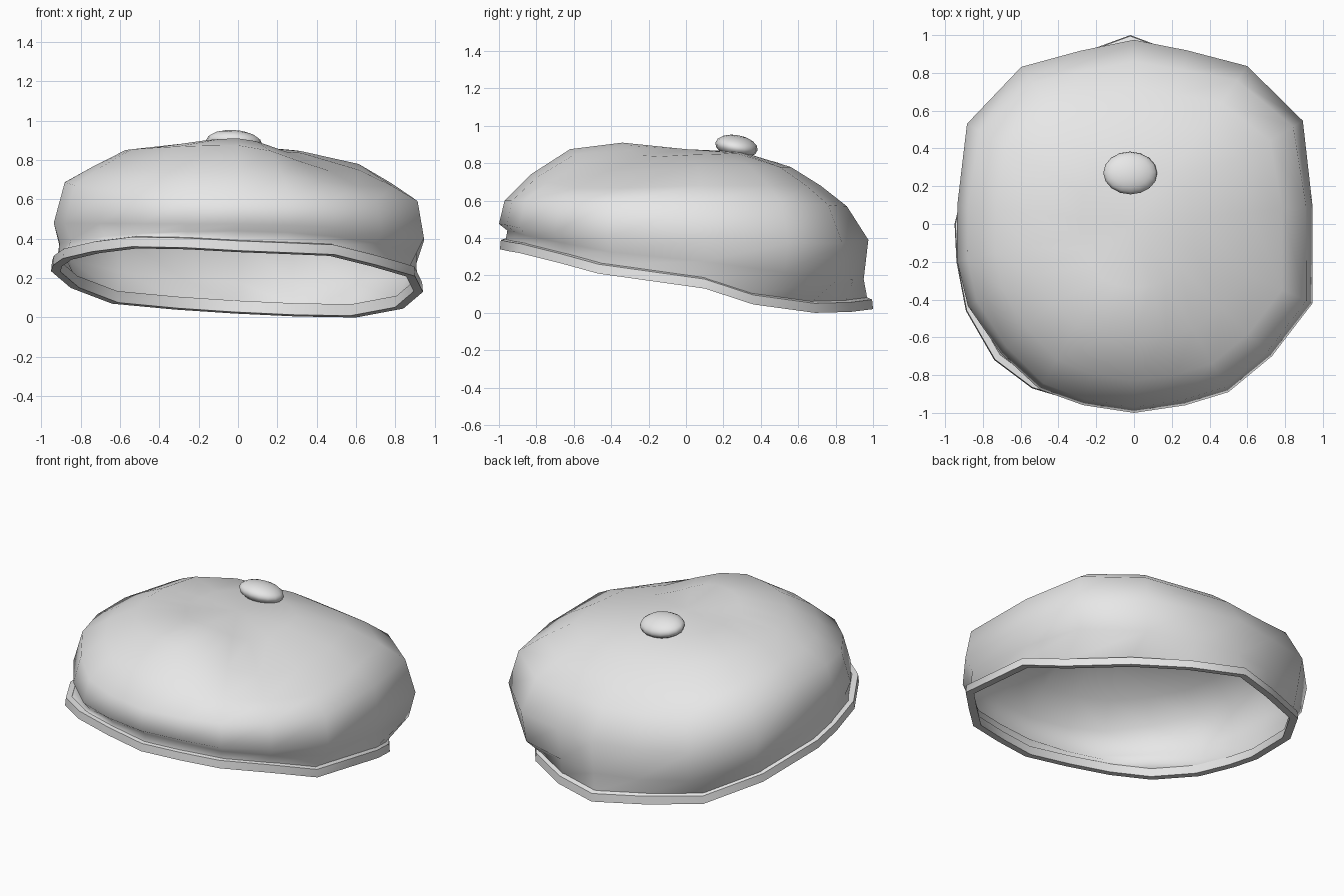
import bpy, bmesh, math

if "Cube" in bpy.data.objects:
    bpy.data.objects.remove(bpy.data.objects["Cube"], do_unlink=True)

felt = bpy.data.materials.new("light_grey_felt")
felt.use_nodes = True
felt.diffuse_color = (0.8, 0.8, 0.8, 1)
felt.node_tree.nodes["Principled BSDF"].inputs["Base Color"].default_value = (0.8, 0.8, 0.8, 1)

# Plan outline of the crown, counter-clockwise from its left side
OUTLINE = [(.945, .1), (.9, .55), (.61, .85), (.29, .94), (0, 1), (-.29, .94), (-.61, .85),
           (-.9, .54), (-.95, .1), (-.95, -.2), (-.89, -.44), (-.71, -.69), (-.5, -.88),
           (-.27, -.96), (0, -1), (.27, -.96), (.5, -.89), (.73, -.7), (.945, -.42)]

# Lower edge of the tilted opening, in the same order
OPENING = [(.94, .1, .13), (.84, .36, .045), (.6, .69, 0), (.3, .88, .005), (-.02, 1, .02),
           (-.32, .89, .04), (-.64, .74, .07), (-.85, .42, .15), (-.95, 0, .235),
           (-.94, -.2, .265), (-.89, -.46, .3), (-.74, -.72, .335), (-.54, -.87, .36),
           (-.27, -.95, .355), (0, -.995, .34), (.25, -.95, .33), (.49, -.89, .32),
           (.71, -.67, .265), (.9, -.47, .21)]
MID_HEIGHT = .18


def crown_ring(bm, front, left, back, right, power=2.0, front_dip=0.0, back_dip=0.0):
    """One loop: each side gives (scale, height), blended around the outline;
    the dips lower the front-left and back-left corners."""
    loop = []
    for x, y in OUTLINE:
        r = math.hypot(x, y)
        w = abs(y / r) ** power
        end = back if y > 0 else front
        side = left if x > 0 else right
        s, z = (end[i] * w + side[i] * (1 - w) for i in (0, 1))
        if x > 0:
            z -= (back_dip if y > 0 else front_dip) * (2 * x * y / r ** 2) ** 2
        loop.append(bm.verts.new((x * s, y * s, z)))
    return loop


def band_ring(bm, scale, lift):
    """The opening's edge, shrunk within its own tilted plane and raised."""
    return [bm.verts.new((x * scale, y * scale, MID_HEIGHT + (z - MID_HEIGHT) * scale + lift))
            for x, y, z in OPENING]


def bridge(bm, a, b):
    n = len(a)
    for i in range(n):
        j = (i + 1) % n
        bm.faces.new((a[i], a[j], b[j], b[i]))


def finish(bm, name):
    bmesh.ops.recalc_face_normals(bm, faces=bm.faces)
    mesh = bpy.data.meshes.new(name)
    bm.to_mesh(mesh)
    bm.free()
    mesh.materials.append(felt)
    obj = bpy.data.objects.new(name, mesh)
    bpy.context.collection.objects.link(obj)
    for p in mesh.polygons:
        p.use_smooth = True
    return obj


# Soft crown: from the band, over the pinched neck, up to the top
bm = bmesh.new()
loops = [
    band_ring(bm, .97, .05),
    crown_ring(bm, (.955, .44), (.96, .28), (.95, .18), (.955, .37), 1.4, 0, .03),
    crown_ring(bm, (1, .475), (1, .39), (.975, .39), (.985, .48), 2, 0, .02),
    crown_ring(bm, (.97, .60), (.965, .59), (.86, .57), (.925, .69)),
    crown_ring(bm, (.83, .74), (.83, .68), (.72, .68), (.77, .77), 2, .04),
    crown_ring(bm, (.62, .875), (.65, .78), (.56, .78), (.6, .85), 2, .08),
    crown_ring(bm, (.34, .91), (.34, .845), (.3, .86), (.3, .87), 2, .035),
]
for a, b in zip(loops, loops[1:]):
    bridge(bm, a, b)
tip = bm.verts.new((0, 0, .875))
top = loops[-1]
for i in range(len(top)):
    bm.faces.new((top[i - 1], top[i], tip))
finish(bm, "crown")

# Rolled head band around the opening
bm = bmesh.new()
band = [band_ring(bm, s, lift) for s, lift in ((1, 0), (.995, .05), (.96, .06), (.95, 0))]
for i, loop in enumerate(band):
    bridge(bm, loop, band[(i + 1) % len(band)])
band_obj = finish(bm, "head_band")
bpy.context.view_layer.objects.active = band_obj
band_obj.select_set(True)
bpy.ops.object.shade_smooth_by_angle(angle=math.radians(50))

# Button on the top
bm = bmesh.new()
bmesh.ops.create_uvsphere(bm, u_segments=16, v_segments=8, radius=1)
button = finish(bm, "top_button")
button.scale = (.143, .115, .06)
button.location = (-.02, .27, .89)
button.rotation_euler = (math.radians(-10), math.radians(4), 0)
